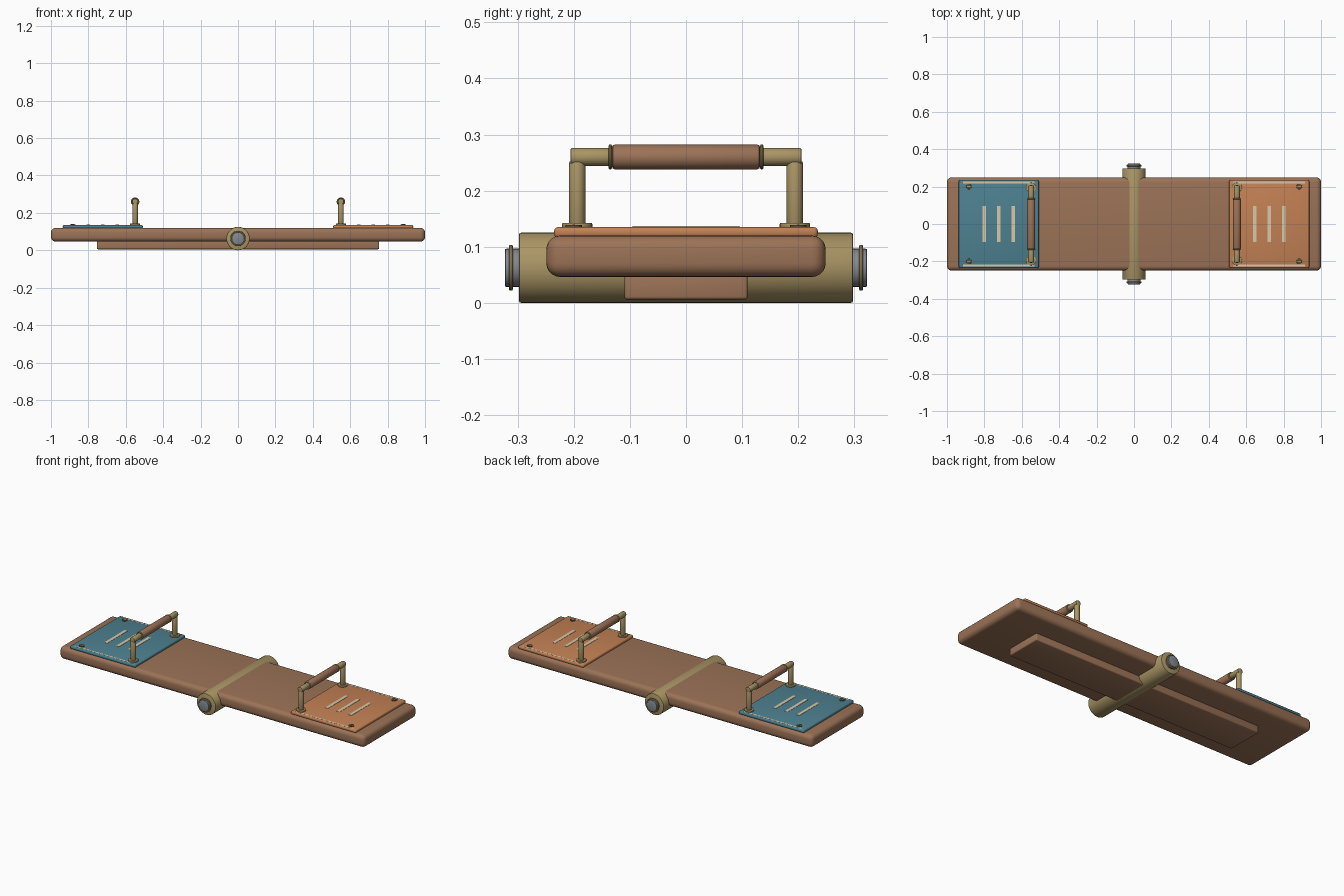
import bpy
import math

cube = bpy.data.objects.get("Cube")
if cube:
    bpy.data.objects.remove(cube, do_unlink=True)


def material(name, rgb):
    m = bpy.data.materials.new(name)
    m.use_nodes = True
    m.diffuse_color = (*rgb, 1)
    bsdf = next(n for n in m.node_tree.nodes if n.type == "BSDF_PRINCIPLED")
    bsdf.inputs["Base Color"].default_value = (*rgb, 1)
    bsdf.inputs["Roughness"].default_value = 0.6
    return m


WOOD = material("brown wood", (0.33, 0.17, 0.095))
BRASS = material("aged brass", (0.40, 0.30, 0.13))
BLUE = material("teal blue", (0.075, 0.22, 0.28))
ORANGE = material("burnt orange", (0.55, 0.22, 0.09))
CREAM = material("cream", (0.68, 0.58, 0.40))
STEEL = material("grey steel", (0.23, 0.25, 0.28))
DARK = material("dark bronze", (0.10, 0.075, 0.04))


def finish(obj, name, mat, bevel=0.0, segments=3):
    obj.name = name
    obj.data.materials.append(mat)
    bpy.ops.object.transform_apply(location=False, rotation=True, scale=True)
    if bevel:
        mod = obj.modifiers.new("rounded edges", "BEVEL")
        mod.width = bevel
        mod.segments = segments
        mod.limit_method = "ANGLE"
        bpy.ops.object.modifier_apply(modifier=mod.name)
    bpy.ops.object.shade_smooth_by_angle(angle=math.radians(35))
    return obj


def box(name, centre, size, mat, bevel=0.0, segments=3):
    bpy.ops.mesh.primitive_cube_add(size=1, location=centre)
    obj = bpy.context.object
    obj.scale = size
    return finish(obj, name, mat, bevel, segments)


def rod(name, centre, radius, length, mat, axis="z", bevel=0.0, sides=32):
    turn = (math.pi / 2, 0, 0) if axis == "y" else (0, 0, 0)
    bpy.ops.mesh.primitive_cylinder_add(
        vertices=sides, radius=radius, depth=length, location=centre, rotation=turn)
    return finish(bpy.context.object, name, mat, bevel, 2)


def ring(name, centre, major, minor, mat):
    bpy.ops.mesh.primitive_torus_add(
        major_radius=major, minor_radius=minor, major_segments=32, minor_segments=10,
        location=centre, rotation=(math.pi / 2, 0, 0))
    return finish(bpy.context.object, name, mat)


# Plank and stiffening rail below
box("plank", (0, 0, 0.083), (2, 0.498, 0.074), WOOD, 0.025, 5)
box("under_rail", (0, 0, 0.028), (1.51, 0.22, 0.045), WOOD, 0.006)

# Pivot tube with capped ends
AXLE_Z = 0.0625
rod("pivot_tube", (0, 0, AXLE_Z), 0.0625, 0.596, BRASS, "y", 0.004, 48)
for side, label in ((-1, "front"), (1, "back")):
    rod(label + "_axle_cap", (0, side * 0.308, AXLE_Z), 0.034, 0.03, STEEL, "y", 0.003)
    ring(label + "_axle_ring", (0, side * 0.312, AXLE_Z), 0.037, 0.004, BRASS)

# Seat pads with trim, screws and handles
for s, end, colour in ((-1, "right", BLUE), (1, "left", ORANGE)):
    box(end + "_seat_pad", (s * 0.723, 0, 0.1255), (0.428, 0.47, 0.019), colour, 0.007)
    for i in (-1, 0, 1):
        box(end + "_seat_slat", (s * 0.723 + i * 0.077, 0, 0.134),
            (0.019, 0.19, 0.005), CREAM)

    hx = s * 0.55
    for t in (-1, 1):
        box(end + "_seat_trim", (s * 0.723, t * 0.222, 0.1335), (0.38, 0.009, 0.004), CREAM)
        rod(end + "_seat_screw", (s * 0.883, t * 0.2, 0.136), 0.015, 0.006, DARK, "z", 0.002, 20)
        box(end + "_screw_slot", (s * 0.883, t * 0.2, 0.139), (0.02, 0.004, 0.001), BRASS)
        # Handle post, foot, elbow and arm
        rod(end + "_handle_foot", (hx, t * 0.194, 0.138), 0.027, 0.009, BRASS, "z", 0.002)
        rod(end + "_handle_post", (hx, t * 0.194, 0.195), 0.0145, 0.116, BRASS, "z", 0.004)
        rod(end + "_handle_arm", (hx, t * 0.166, 0.26), 0.016, 0.08, BRASS, "y", 0.003)
        ring(end + "_grip_ring", (hx, t * 0.135, 0.26), 0.0195, 0.003, BRASS)
    rod(end + "_handle_grip", (hx, 0, 0.26), 0.022, 0.264, WOOD, "y", 0.005)
